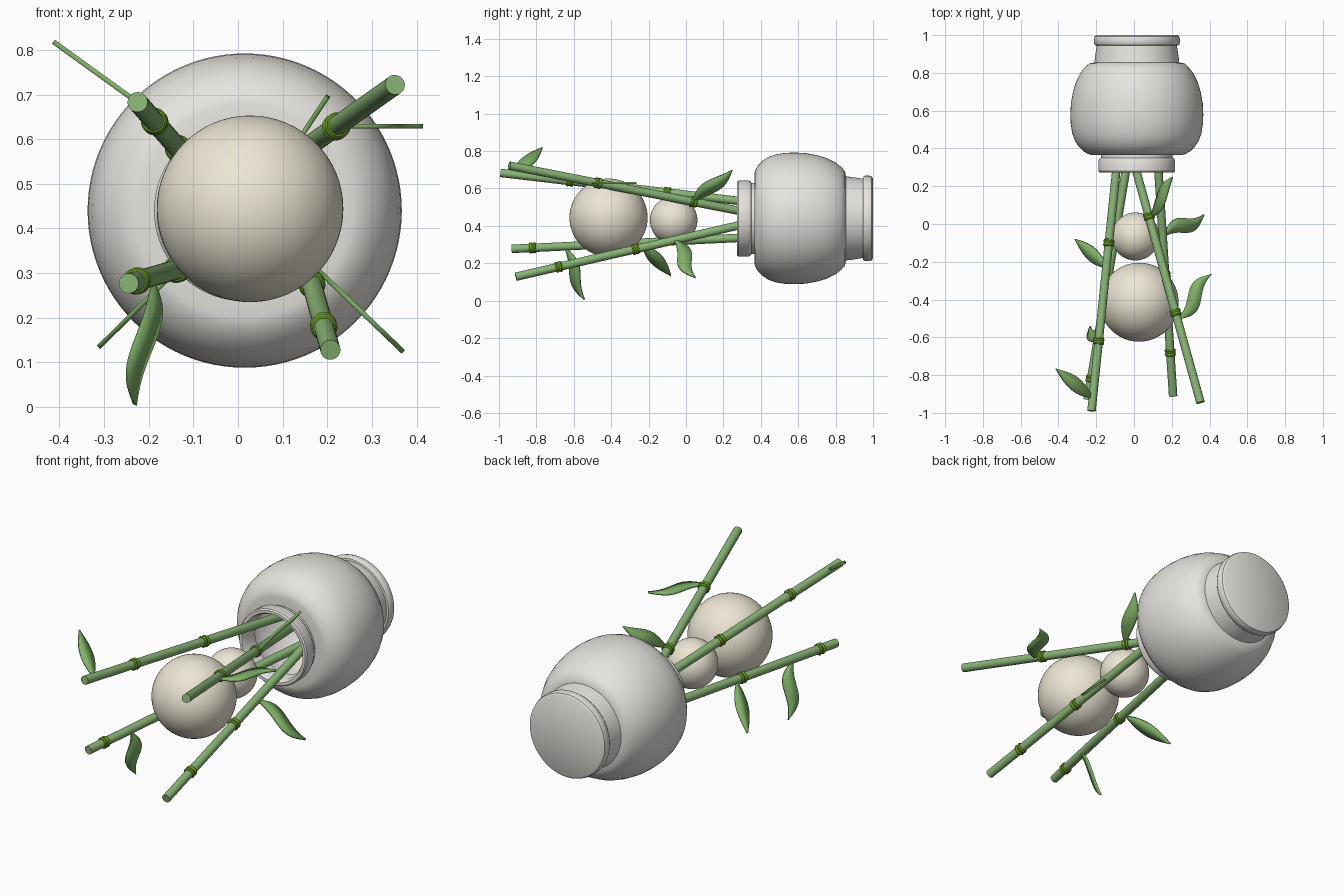
import bpy, bmesh, math
from mathutils import Vector as V

if "Cube" in bpy.data.objects:
    bpy.data.objects.remove(bpy.data.objects["Cube"])


def mat(name, c):
    m = bpy.data.materials.new(name)
    m.diffuse_color = (*c, 1)
    m.use_nodes = True
    m.node_tree.nodes["Principled BSDF"].inputs["Base Color"].default_value = m.diffuse_color
    return m


CERAMIC = mat("ceramic", (0.80, 0.78, 0.74))
CREAM = mat("cream", (0.84, 0.79, 0.66))
GREEN = mat("stalk_green", (0.25, 0.46, 0.18))
NODE = mat("node_green", (0.15, 0.34, 0.02))
LEAF = mat("leaf_green", (0.22, 0.45, 0.14))


def finish(name, bm, m, angle=35):
    bmesh.ops.recalc_face_normals(bm, faces=bm.faces)
    me = bpy.data.meshes.new(name)
    bm.to_mesh(me)
    bm.free()
    me.materials.append(m)
    ob = bpy.data.objects.new(name, me)
    bpy.context.collection.objects.link(ob)
    bpy.ops.object.select_all(action='DESELECT')
    ob.select_set(True)
    bpy.context.view_layer.objects.active = ob
    bpy.ops.object.shade_smooth_by_angle(angle=math.radians(angle))
    return ob


def lathe(name, profile, origin, axis, m, n=64):
    """Revolve (along, radius) points about an axis; zero radius closes an end."""
    bm = bmesh.new()
    q = V((0, 0, 1)).rotation_difference(V(axis).normalized())
    rings = []
    for h, r in profile:
        k = n if r > 0 else 1
        rings.append([bm.verts.new(V(origin) + q @ V((r * math.cos(2 * math.pi * i / n),
                      r * math.sin(2 * math.pi * i / n), h))) for i in range(k)])
    for a, b in zip(rings, rings[1:]):
        for i in range(n):
            f = [a[i % len(a)], a[(i + 1) % n % len(a)], b[(i + 1) % n % len(b)], b[i % len(b)]]
            bm.faces.new(list(dict.fromkeys(f)))
    return finish(name, bm, m)


# Vase lying along y: hollow inside, mouth at the front, flat foot at the back
vase = [(0.9, 0), (0.9, 0.18), (0.84, 0.2), (0.76, 0.28), (0.6, 0.325), (0.48, 0.3),
        (0.39, 0.23), (0.37, 0.172), (0.29, 0.172), (0.272, 0.182),
        (0.272, 0.197), (0.28, 0.203), (0.335, 0.203), (0.345, 0.198), (0.35, 0.19), (0.365, 0.19),
        (0.366, 0.24), (0.37, 0.257), (0.385, 0.283), (0.41, 0.308), (0.44, 0.328),
        (0.48, 0.342), (0.53, 0.35), (0.58, 0.352), (0.64, 0.349), (0.7, 0.338),
        (0.75, 0.323), (0.8, 0.298), (0.83, 0.275), (0.85, 0.252), (0.855, 0.225),
        (0.9, 0.219), (0.945, 0.212), (0.947, 0.222), (0.957, 0.228), (0.98, 0.228),
        (0.993, 0.224), (1.0, 0.213), (1.0, 0)]
lathe("vase", vase, (0.015, 0, 0.44), (0, 1, 0), CERAMIC, 96)

# Round balls between the stalks
for name, c, r in (("large_ball", (0.027, -0.414, 0.444), 0.209),
                   ("small_ball", (0.008, -0.066, 0.43), 0.127)):
    bm = bmesh.new()
    bmesh.ops.create_uvsphere(bm, u_segments=64, v_segments=32, radius=r)
    bmesh.ops.translate(bm, vec=V(c), verts=bm.verts)
    finish(name, bm, CREAM)

# Bamboo stalks: outer end, point at the mouth, y of each node
stalks = {"upper_left": ((-0.225, -0.99, 0.683), (-0.095, 0.27, 0.535), (-0.62, -0.1)),
          "upper_right": ((0.352, -0.945, 0.722), (0.015, 0.27, 0.483), (-0.47, 0.04)),
          "lower_left": ((-0.245, -0.93, 0.277), (-0.045, 0.27, 0.335), (-0.82, -0.28)),
          "lower_right": ((0.207, -0.91, 0.128), (0.13, 0.27, 0.40), (-0.68, -0.27))}
for name, (a, b, nodes) in stalks.items():
    a, b = V(a), V(b)
    d = (b - a) / (b.y - a.y)
    length = (d * (0.85 - a.y)).length
    R = 0.0225
    lathe(name + "_stalk", [(0, 0), (0, R), (length, R), (length, 0)], a, d, GREEN, 32)
    ring = [(-0.02, R - 0.003), (-0.018, 0.026), (-0.011, 0.030), (-0.004, 0.028), (0, 0.026),
            (0.004, 0.028), (0.011, 0.030), (0.018, 0.026), (0.02, R - 0.003)]
    for i, y in enumerate(nodes):
        lathe(f"{name}_node_{i + 1}", ring, a + d * (y - a.y), d, NODE, 32)


def leaf(name, base, tip, side, width, bow):
    """Thin pointed blade in the base-tip/side plane, bent into an S by bow."""
    base, tip, side = V(base), V(tip), V(side)
    ax = (tip - base).normalized()
    w = (side - ax * side.dot(ax)).normalized()
    bm = bmesh.new()
    rows, n = [], 20
    for i in range(n + 1):
        t = i / n
        c = base.lerp(tip, t) + w * bow * math.sin(2 * math.pi * t)
        h = width / 2 * max(0.1 if t < 0.5 else 0.03, math.sin(math.pi * t ** 0.95))
        rows.append([bm.verts.new(c - w * h), bm.verts.new(c + w * h)])
    for p, q in zip(rows, rows[1:]):
        bm.faces.new((p[0], p[1], q[1], q[0]))
    ob = finish(name, bm, LEAF)
    s = ob.modifiers.new("thickness", 'SOLIDIFY')
    s.thickness, s.offset = 0.011, 0


# Leaves
Y = (0, 1, 0)
leaf("upper_left_leaf", (-0.215, -0.925, 0.675), (-0.413, -0.767, 0.818), Y, 0.075, 0)
leaf("upper_right_leaf_outer", (0.23, -0.505, 0.629), (0.413, -0.265, 0.629), (1, -0.6, 0), 0.08, 0.022)
leaf("upper_right_leaf_inner", (0.09, 0.035, 0.53), (0.202, 0.247, 0.697), Y, 0.08, -0.008)
leaf("lower_left_leaf_outer", (-0.19, -0.645, 0.28), (-0.231, -0.543, 0.005), (0.6, 0.8, 0), 0.072, 0.017)
leaf("lower_left_leaf_inner", (-0.14, -0.235, 0.305), (-0.312, -0.08, 0.134), Y, 0.075, 0)
leaf("lower_right_leaf", (0.16, -0.065, 0.325), (0.37, 0.05, 0.124), Y, 0.085, 0.02)
